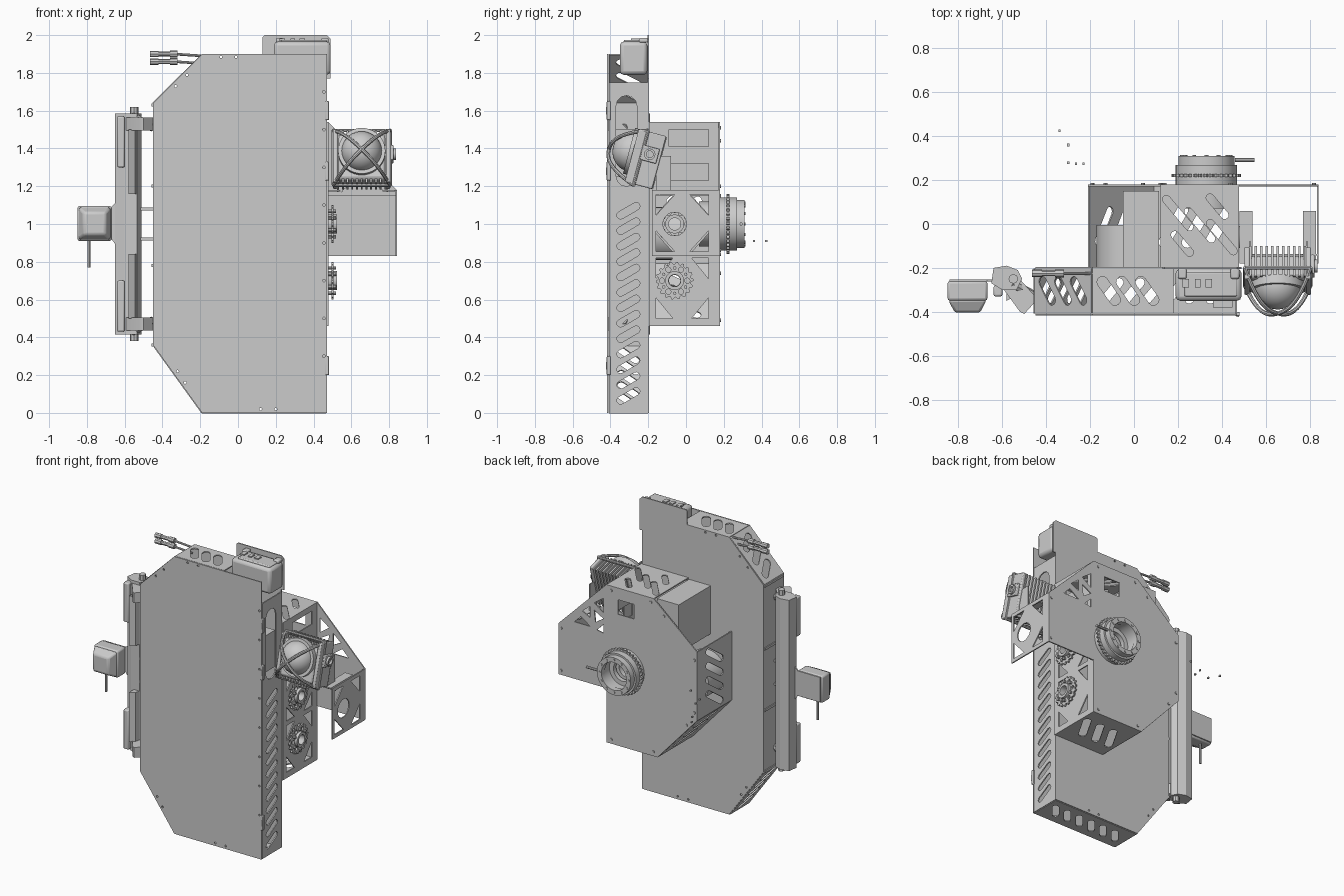
import bpy, bmesh, math
from mathutils import Matrix, Vector

if "Cube" in bpy.data.objects:
    bpy.data.objects.remove(bpy.data.objects["Cube"])

I = Matrix.Identity(4)
X, Y, Z = Vector((1, 0, 0)), Vector((0, 1, 0)), Vector((0, 0, 1))


def add(name, mesh, m=I, bevel=0):
    mesh.shade_smooth()
    mesh.set_sharp_from_angle(angle=math.radians(30))
    o = bpy.data.objects.new(name, mesh)
    bpy.context.collection.objects.link(o)
    o.matrix_world = m
    if bevel:
        b = o.modifiers.new("bevel", 'BEVEL')
        b.width, b.segments = bevel, 2
    return o


def box(name, lo, hi, bevel=0, m=I, taper=1):
    """Box from min to max corner; taper shrinks the -y face."""
    lo, hi = Vector(lo), Vector(hi)
    c, bm = (lo + hi) / 2, bmesh.new()
    bmesh.ops.create_cube(bm, size=1)
    for v in bm.verts:
        k = taper if v.co.y < 0 else 1
        v.co = Vector((v.co.x * (hi.x - lo.x) * k, v.co.y * (hi.y - lo.y), v.co.z * (hi.z - lo.z) * k)) + c
    me = bpy.data.meshes.new(name)
    bm.to_mesh(me)
    return add(name, me, m, bevel)


def plate(name, outer, holes=(), t=0.008, o=(0, 0, 0), u=X, v=Z, m=I):
    """Flat sheet with holes, drawn in the u/v plane and centred on o."""
    cu = bpy.data.curves.new(name, 'CURVE')
    cu.dimensions, cu.fill_mode, cu.extrude = '2D', 'BOTH', t / 2
    for pts in [outer, *holes]:
        s = cu.splines.new('POLY')
        s.points.add(len(pts) - 1)
        for p, q in zip(s.points, pts):
            p.co = (q[0], q[1], 0, 1)
        s.use_cyclic_u = True
    tmp = bpy.data.objects.new(name, cu)
    me = bpy.data.meshes.new_from_object(tmp)
    bpy.data.objects.remove(tmp)
    rot = Matrix((u, v, u.cross(v))).transposed().to_4x4()
    bm = bmesh.new()
    bm.from_mesh(me)
    bmesh.ops.remove_doubles(bm, verts=bm.verts, dist=1e-5)
    bm.to_mesh(me)
    return add(name, me, m @ Matrix.Translation(o) @ rot)


def tube(name, pts, r, m=I):
    cu = bpy.data.curves.new(name, 'CURVE')
    cu.dimensions, cu.bevel_depth, cu.bevel_resolution, cu.use_fill_caps = '3D', r, 2, True
    s = cu.splines.new('POLY')
    s.points.add(len(pts) - 1)
    for p, q in zip(s.points, pts):
        p.co = (*q, 1)
    tmp = bpy.data.objects.new(name, cu)
    me = bpy.data.meshes.new_from_object(tmp)
    bpy.data.objects.remove(tmp)
    return add(name, me, m)


def circ(cx, cy, r, n=32):
    return [(cx + r * math.cos(i * math.tau / n), cy + r * math.sin(i * math.tau / n)) for i in range(n)]


def gear(cx, cy, r, n):
    return [(cx + (r - .012 * (i % 4 > 1)) * math.cos(i * math.tau / n / 4),
             cy + (r - .012 * (i % 4 > 1)) * math.sin(i * math.tau / n / 4)) for i in range(4 * n)]


def slot(cx, cy, length, r, deg):
    a, h = math.radians(deg), length / 2 - r
    out = []
    for i in range(14):
        s = 1 if i < 7 else -1
        b = a - math.pi / 2 + (i if i < 7 else i - 1) * math.pi / 6
        out.append((cx + s * h * math.cos(a) + r * math.cos(b), cy + s * h * math.sin(a) + r * math.sin(b)))
    return out


def row(n, a, b, c, length, r, deg):
    return [slot(a + (b - a) * i / max(n - 1, 1), c, length, r, deg) for i in range(n)]


def rect(a, b, c, d):
    return [(a, b), (c, b), (c, d), (a, d)]


def wall(name, p, q, y0, y1, holes=()):
    """Sheet running from p to q in the xz plane, spanning y0..y1."""
    p, q = Vector((p[0], 0, p[1])), Vector((q[0], 0, q[1]))
    return plate(name, rect(0, y0, (q - p).length, y1), holes, o=p, u=(q - p).normalized(), v=Y)


# Main cabinet: front and back sheets
OUT = [(-.19, 0), (.47, 0), (.47, 1.9), (-.19, 1.9), (-.45, 1.64), (-.45, .36)]
bolts = [circ(x, z, .007, 8) for x, z in [(.12, .02), (.2, .02), (-.28, .16), (-.32, .22), (-.33, 1.73),
         (-.27, 1.79), (-.09, 1.885), (-.01, 1.885)] + [(.455, .3 + .2 * i) for i in range(8)]]
plate("cabinet_front", OUT, bolts, o=(0, -.414, 0))
plate("cabinet_back", OUT[:2] + [(.47, 1.77), (.49, 1.77), (.49, 1.98), (.47, 2), (.14, 2), (.13, 1.99), (.13, 1.9)]
      + OUT[3:], bolts[:8], o=(0, -.2, 0))

# Cabinet walls with slots
F, B = -.408, -.202
wall("cabinet_bottom", (-.19, 0), (.465, 0), F, B, row(6, .09, .57, -.305, .14, .02, 50))
wall("cabinet_right", (.466, 0), (.466, 1.75), F, B,
     row(13, .09, 1.07, -.305, .135, .02, 60) + [slot(1.44, -.315, .48, .055, 0)])
wall("cabinet_top", (-.19, 1.896), (.18, 1.896), F, B, row(3, .075, .25, -.305, .15, .025, 125))
wall("cabinet_upper_slope", (-.45, 1.64), (-.19, 1.896), F, B, row(3, .08, .28, -.305, .15, .024, 125))
wall("cabinet_lower_slope", (-.45, .36), (-.19, 0), F, B, row(5, .07, .37, -.305, .14, .02, 50))
wall("cabinet_left", (-.447, .36), (-.447, 1.64), F, B)
for z in (.36, .78, 1.2, 1.63):
    box("left_rib", (-.458, F, z - .008), (-.44, B, z + .008))
for z in (.25, 1.28, 1.6):
    box("hinge", (.462, -.42, z - .05), (.482, -.4, z + .05), .004)
    box("hinge_knuckle", (.468, -.424, z - .02), (.478, -.41, z + .02))
box("inner_module", (.36, -.38, 1.25), (.45, -.24, 1.5))

# Device on the top corner
box("top_device", (.19, -.35, 1.79), (.49, -.205, 1.965), .02)
box("device_cap", (.23, -.33, 1.96), (.47, -.22, 1.975), .006)
for x, w in ((.235, .03), (.29, .025), (.34, .03)):
    box("device_port", (x - w / 2, -.29, 1.97), (x + w / 2, -.25, 1.982))
for x in (.2, .44):
    box("device_foot", (x, -.25, 1.96), (x + .04, -.2, 1.985), .008)

# Cable connectors on the upper left
for z in (1.9, 1.86):
    tube("cable", [(-.34, -.225, z), (-.19, -.225, z - .01)], .007)
    for x0, x1, r in ((-.465, -.42, .017), (-.42, -.36, .013), (-.36, -.32, .018)):
        tube("connector", [(x0, -.225, z), (x1, -.225, z)], r)

# Rear box: back sheet with square, triangle and hub openings
tri = [[(.5, 1.34), (.57, 1.39), (.5, 1.44)], [(.6, 1.36), (.66, 1.31), (.6, 1.28)], [(.5, 1.3), (.57, 1.34), (.56, 1.26)],
       [(.5, 1.2), (.5, 1.26), (.55, 1.21)], [(.6, 1.22), (.67, 1.27), (.72, 1.22)]]
plate("rear_sheet", [(.09, .46), (.478, .46), (.478, .83), (.84, .83), (.84, 1.18), (.478, 1.54), (.12, 1.54),
      (-.21, 1.26), (-.21, .79)], tri + [rect(.27, 1.36, .39, 1.46), circ(.33, 1, .085)], o=(0, .176, 0))
for x, z in [(-.19, .84), (-.19, 1.2), (.12, .49), (.44, .49), (.14, 1.51), (.44, 1.51), (.82, .86), (.82, 1.15), (.04, 1.44),
             (-.13, .74)]:
    tube("rear_screw", [(x, .176, z), (x, .186, z)], .009)

# Rear box walls
P, Q = -.197, .172
wall("rear_top", (.12, 1.536), (.478, 1.536), P, Q, [slot(.08 + .1 * i, .05 - .055 * i, .2, .018, 130) for i in range(3)]
     + [slot(.1, -.09, .14, .018, 130), slot(.26, .08, .14, .018, 130)])
wall("rear_bottom", (.09, .464), (.478, .464), P, Q, row(3, .09, .3, -.01, .22, .025, 60))
wall("rear_lower_slope", (-.206, .79), (.09, .464), P, Q, row(3, .1, .33, -.01, .2, .022, 60))
wall("rear_left", (-.206, .79), (-.206, 1.26), P, Q, row(4, .09, .38, -.01, .22, .022, 55))
box("rear_inner_block", (-.05, P, 1.2), (.115, .15, 1.53))
plate("inner_motor", circ(-.03, .95, .14), t=.19, o=(0, -.1, 0))
plate("inner_shaft_housing", circ(.33, 1, .12), [circ(.33, 1, .06)], t=.1, o=(0, .12, 0))


def corners(cy, cz, w, h, g):
    """Four corner triangles around a centre."""
    return [[(cy + s * w, cz + k * h), (cy + s * w, cz + k * g), (cy + s * g, cz + k * h)] for s in (1, -1) for k in (1, -1)]


# Right wall of the rear box, outer bracket and sprockets
plate("rear_right", rect(P, .464, Q, 1.536), corners(-.02, .66, .14, .16, .05) + corners(-.02, 1, .14, .15, .05)
      + [rect(-.09, 1.41, .12, 1.5), rect(-.09, 1.23, .12, 1.32), [(-.16, 1.25), (-.12, 1.25), (-.12, 1.36)],
         circ(-.06, .7, .03), circ(-.06, 1, .05)], o=(.474, 0, 0), u=Y)
plate("outer_bracket", rect(-.18, .83, .172, 1.18), corners(-.02, 1.005, .14, .15, .04) + [circ(-.06, 1, .062)],
      o=(.838, 0, 0), u=Y)
for z in (1, .7):
    plate("sprocket", gear(-.06, z, .1, 18), [circ(-.06, z, .035)] + [circ(-.06 + .067 * math.cos(a), z + .067 * math.sin(a),
          .014, 12) for a in [i * math.tau / 6 for i in range(6)]], t=.012, o=(.5, 0, 0), u=Y)
    plate("sprocket_hub", circ(-.06, z, .05), [circ(-.06, z, .032)], t=.05, o=(.5, 0, 0), u=Y)
    for i in range(6):
        y, h = -.06 + .067 * math.cos(i * 1.047 + .52), z + .067 * math.sin(i * 1.047 + .52)
        tube("sprocket_bolt", [(.48, y, h), (.52, y, h)], .009)

# Large hub on the back
plate("hub_base", circ(.33, 1, .14, 40), [circ(.33, 1, .1)], t=.09, o=(0, .225, 0))
plate("hub_rim", circ(.33, 1, .128, 40), [circ(.33, 1, .095)], t=.04, o=(0, .29, 0))
plate("hub_chain_ring", gear(.33, 1, .158, 36), [circ(.33, 1, .13)], t=.014, o=(0, .222, 0))
plate("hub_inner_ring", circ(.33, 1, .1), [circ(.33, 1, .07)], t=.03, o=(0, .2, 0))
for i in range(12):
    a = i * math.tau / 12
    x, z = .33 + .111 * math.cos(a), 1 + .111 * math.sin(a)
    tube("hub_bolt", [(x, .3, z), (x, .314, z)], .009)
tube("hub_pin", [(.46, .292, 1), (.55, .292, 1)], .009)
for x, y, z in [(-.3, .36, .91), (-.3, .28, 1), (-.265, .275, .96), (-.23, .275, 1.04), (-.34, .425, .91)]:
    box("loose_screw", (x - .005, y - .006, z - .005), (x + .005, y + .006, z + .005))

# Lamp with cooling fins, dome and crossed guard, tilted upward
L = Matrix.Translation((.655, -.2, 1.34)) @ Matrix.Rotation(math.radians(-15), 4, 'X')
box("lamp_body", (-.13, -.08, -.13), (.13, .03, .12), .02, L)
for i in range(11):
    x = -.125 + .025 * i
    box("lamp_fin", (x - .005, -.075, -.145), (x + .005, .065, .14), 0, L)
for s in (-1, 1):
    box("lamp_side", (s * .14 - .012, -.09, -.145), (s * .14 + .012, .06, .145), .006, L)
plate("lamp_bezel", circ(0, .02, .125, 40), [circ(0, .02, .1)], t=.04, o=(0, -.09, 0), m=L)
bm = bmesh.new()
bmesh.ops.create_uvsphere(bm, u_segments=32, v_segments=16, radius=.108)
dome = bpy.data.meshes.new("lamp_dome")
bm.to_mesh(dome)
add("lamp_dome", dome, L @ Matrix.Translation((0, -.09, .02)))
R = .15
for s in (-1, 1):
    arc = [(R * t, -.04 - .175 * (1 - abs(t) ** 2.4), s * R * t) for t in [-1 + i / 10 for i in range(21)]]
    tube("lamp_guard", arc, .01, L)
    tube("guard_frame_side", [(s * R, -.04, -R), (s * R, -.04, R)], .009, L)
    tube("guard_frame_edge", [(-R, -.04, s * R), (R, -.04, s * R)], .009, L)
box("lamp_connector", (.15, -.045, -.01), (.168, .045, .07), .005, L)
plate("lamp_connector_ring", circ(0, .03, .03), [circ(0, .03, .018)], t=.02, o=(.172, 0, 0), u=Y, m=L)
for x in (.48, .77):
    box("lamp_ledge", (x, -.18, 1.172), (x + .06, .06, 1.18))
    box("lamp_arm", (.525 if x < .6 else .785, -.16, 1.17), (.533 if x < .6 else .793, -.08, 1.36))
arch = [(.48, 1.15), (.84, 1.15), (.84, 1.18), (.78, 1.18)] + [(.66 + .11 * math.cos(a), 1.17 + .04 * math.sin(a))
        for a in [i * math.pi / 10 for i in range(11)]] + [(.54, 1.18), (.48, 1.18)]
plate("lamp_cradle", arch, o=(0, -.14, 0))

# Vertical bar on the left with end brackets
SEC = [(-.65, -.27), (-.64, -.2), (-.58, -.19), (-.53, -.21), (-.51, -.25), (-.535, -.3), (-.6, -.3)]
plate("side_bar", SEC, t=1.14, o=(0, 0, 1.0), u=X, v=Y)
for s in (-1, 1):
    zc = 1 + s * .53
    plate("bar_end", SEC, t=.05, o=(0, 0, 1 + s * .56), u=X, v=Y)
    plate("bar_bracket", [(-.6, -.29), (-.53, -.24), (-.45, -.33), (-.455, -.36), (-.5, -.41), (-.52, -.4)],
          t=.07, o=(0, 0, zc), u=X, v=Y)
    tube("bar_arm", [(-.56, -.27, 1 + s * .57), (-.45, -.33, 1 + s * .51)], .022)
    tube("bar_knob", [(-.55, -.25, 1 + s * .58), (-.55, -.25, 1 + s * .62)], .022)
    box("bar_clamp", (-.64, -.33, min(1 + s * .3, 1 + s * .57)), (-.6, -.28, max(1 + s * .3, 1 + s * .57)), .008)
    box("mount_lug", (-.515, -.33, 1 + s * .08 - .008), (-.44, -.31, 1 + s * .08 + .008))
    plate("bar_rail", [(-.58, -.35), (-.545, -.33), (-.535, -.29), (-.58, -.29)], t=.34, o=(0, 0, 1 + s * .33), u=X, v=Y)

# Receiver box on the far left
box("receiver_body", (-.85, -.35, .91), (-.668, -.26, 1.095), .012)
box("receiver_dome", (-.847, -.404, .913), (-.671, -.345, 1.092), .012, taper=.66)
plate("receiver_neck", [(-.84, .92), (-.67, .92), (-.64, .88), (-.64, 1.12), (-.67, 1.09), (-.84, 1.09)], o=(0, -.257, 0))
tube("receiver_cable", [(-.79, -.3, .92), (-.79, -.3, .77)], .008)
